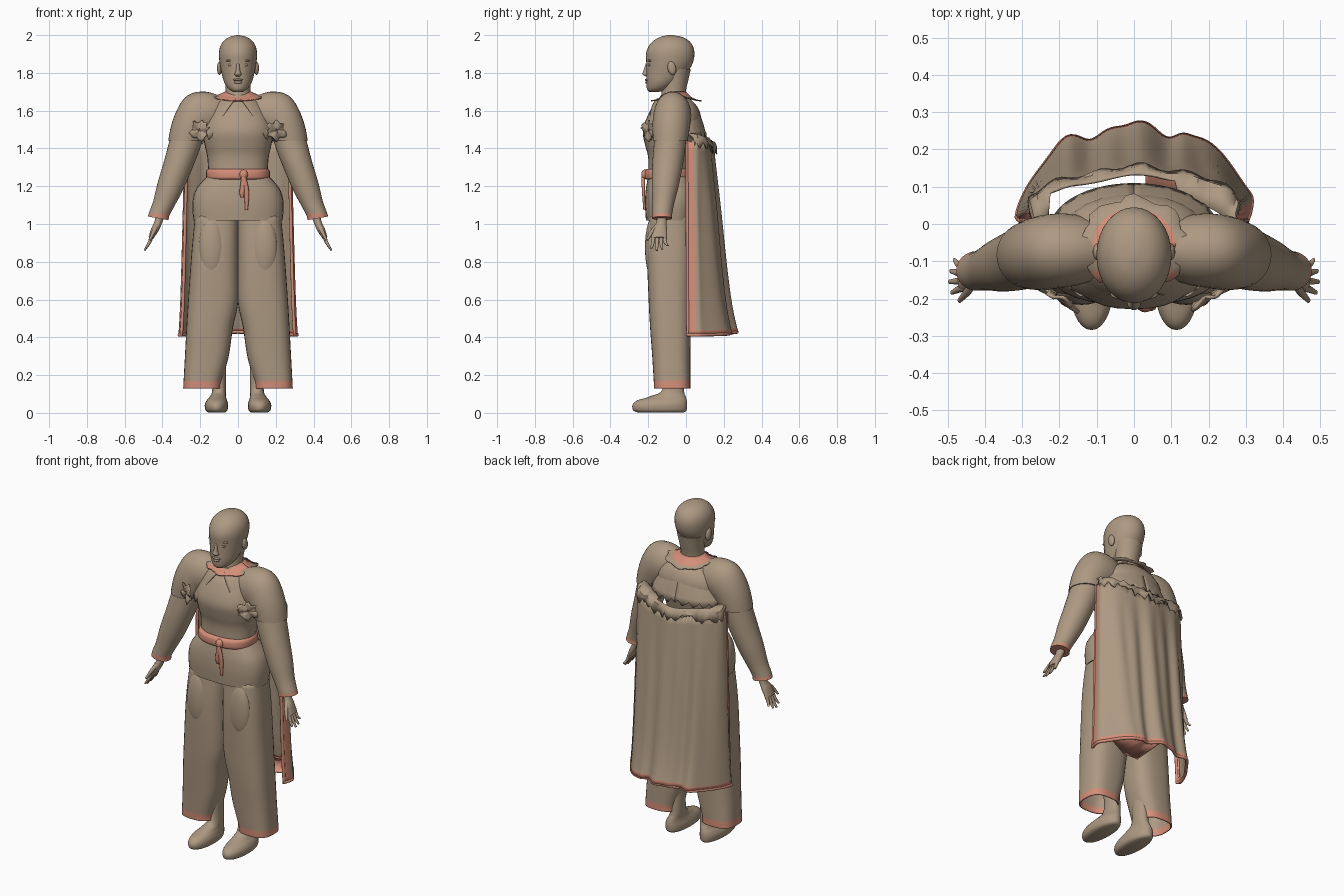
import bpy, math, random
from mathutils import Vector

random.seed(4)
if "Cube" in bpy.data.objects:
    bpy.data.objects.remove(bpy.data.objects["Cube"])


def material(name, rgb):
    m = bpy.data.materials.new(name)
    m.use_nodes = True
    col = (*rgb, 1)
    m.diffuse_color = col
    m.node_tree.nodes["Principled BSDF"].inputs["Base Color"].default_value = col
    return m


CLOTH = material("tan cloth", (0.42, 0.32, 0.225))
TRIM = material("salmon trim", (0.66, 0.27, 0.19))


def make(name, verts, faces, rule=None, thick=0, trim=False):
    """Mesh object; rule(face centre) picks the trim colour."""
    me = bpy.data.meshes.new(name)
    me.from_pydata([tuple(v) for v in verts], [], faces)
    ob = bpy.data.objects.new(name, me)
    bpy.context.collection.objects.link(ob)
    me.materials.append(TRIM if trim else CLOTH)
    me.materials.append(TRIM)
    for p in me.polygons:
        p.material_index = int(bool(rule and rule(p.center)))
    bpy.ops.object.select_all(action='DESELECT')
    ob.select_set(True)
    bpy.context.view_layer.objects.active = ob
    bpy.ops.object.mode_set(mode='EDIT')
    bpy.ops.mesh.select_all(action='SELECT')
    bpy.ops.mesh.normals_make_consistent(inside=False)
    bpy.ops.object.mode_set(mode='OBJECT')
    bpy.ops.object.shade_smooth_by_angle(angle=math.radians(50))
    if thick:
        mod = ob.modifiers.new("thickness", 'SOLIDIFY')
        mod.thickness = thick
        mod.offset = 0
    return ob


def smooth(rows, steps):
    """Catmull-Rom interpolation through tuples."""
    out = []
    for i in range(len(rows) - 1):
        p = [Vector(rows[min(max(i + k, 0), len(rows) - 1)]) for k in (-1, 0, 1, 2)]
        for j in range(steps):
            t = j / steps
            out.append(p[1] + (p[2] - p[0]) * t / 2
                       + (p[0] * 2 - p[1] * 5 + p[2] * 4 - p[3]) * t * t / 2
                       + (p[1] * 3 - p[0] - p[2] * 3 + p[3]) * t ** 3 / 2)
    return out + [Vector(rows[-1])]


def loft(name, rings, side=1, n=32, steps=4, power=2, caps=True, **kw):
    """Skin through rings (x, y, z, rx, ry, tilt in degrees)."""
    verts, faces = [], []
    rings = smooth(rings, steps)
    for x, y, z, rx, ry, tilt in rings:
        t = math.radians(tilt)
        for k in range(n):
            a = 2 * math.pi * k / n
            c, s = math.cos(a), math.sin(a)
            u = math.copysign(abs(c) ** (2 / power), c) * rx
            v = math.copysign(abs(s) ** (2 / power), s) * ry
            verts.append((side * (x + u * math.cos(t)), y + v, z + u * math.sin(t)))
    for i in range(len(rings) - 1):
        for k in range(n):
            a, b = i * n + k, i * n + (k + 1) % n
            faces.append((a, b, b + n, a + n))
    if caps:
        faces += [tuple(range(n)), tuple(range(len(verts) - n, len(verts)))]
    return make(name, verts, faces, **kw)


def stack(rows):
    """Level rings from (z, x, rx, front y, back y)."""
    return [(x, (f + b) / 2, z, rx, (b - f) / 2, 0) for z, x, rx, f, b in rows]


def grid(name, rows, **kw):
    n = len(rows[0])
    faces = [(i * n + k, i * n + k + 1, (i + 1) * n + k + 1, (i + 1) * n + k)
             for i in range(len(rows) - 1) for k in range(n - 1)]
    return make(name, [v for r in rows for v in r], faces, **kw)


def ball(name, loc, size, tilt=0, trim=False):
    bpy.ops.mesh.primitive_uv_sphere_add(segments=24, ring_count=14, radius=1, location=loc,
                                         rotation=(tilt, 0, 0))
    ob = bpy.context.object
    ob.name, ob.scale = name, size
    ob.data.materials.append(TRIM if trim else CLOTH)
    bpy.ops.object.shade_smooth()


# Head and face
loft("head", stack([(1.70, 0, .025, -.195, -.14), (1.715, 0, .05, -.207, -.09),
                    (1.75, 0, .073, -.21, -.04), (1.80, 0, .087, -.21, .005),
                    (1.85, 0, .097, -.21, .035), (1.90, 0, .101, -.212, .045),
                    (1.94, 0, .094, -.198, .037), (1.97, 0, .075, -.172, .015),
                    (1.99, 0, .046, -.137, -.02), (2.0, 0, .006, -.095, -.07)]))
loft("neck", stack([(1.63, 0, .085, -.14, .012), (1.69, 0, .066, -.13, -.002),
                    (1.76, 0, .07, -.125, .012), (1.82, 0, .08, -.12, .025)]))
loft("nose", stack([(1.782, 0, .012, -.215, -.19), (1.792, 0, .019, -.231, -.19),
                    (1.81, 0, .012, -.227, -.19), (1.85, 0, .008, -.213, -.19)]), n=14)
ball("upper_lip", (0, -.206, 1.763), (.026, .012, .007))
ball("lower_lip", (0, -.204, 1.75), (.022, .012, .008))
for s, tag in ((1, "left"), (-1, "right")):
    ball(tag + "_eye", (s * .036, -.192, 1.842), (.017, .01, .008))
    ball(tag + "_brow", (s * .038, -.189, 1.865), (.025, .012, .007))
    ball(tag + "_ear", (s * .098, -.075, 1.825), (.013, .022, .036), .2)

# Torso, belt and tunic skirt
loft("torso", stack([(1.68, 0, .07, -.135, -.005), (1.65, 0, .1, -.15, .015), (1.6, 0, .15, -.19, .045),
                     (1.5, 0, .185, -.228, .06), (1.42, 0, .177, -.217, .045),
                     (1.35, 0, .162, -.2, .03), (1.23, 0, .156, -.2, .02)]), power=2.3)
ball("upper_back", (0, -.01, 1.54), (.185, .092, .125))
loft("tunic_skirt", stack([(1.26, 0, .157, -.2, .02), (1.22, 0, .195, -.207, .035),
                           (1.17, 0, .229, -.214, .05), (1.1, 0, .242, -.217, .055),
                           (1.018, 0, .236, -.212, .045)]), power=2.6)
loft("belt", stack([(1.235, 0, .16, -.208, .027), (1.245, 0, .168, -.221, .035),
                    (1.28, 0, .168, -.22, .035), (1.292, 0, .16, -.205, .027)]),
     power=2.3, trim=True)
ball("belt_knot", (.03, -.218, 1.262), (.022, .019, .026), trim=True)
for name, x, low in (("belt_tail_long", .045, 1.075), ("belt_tail_short", .022, 1.14)):
    loft(name, [(.03, -.226, 1.25, .012, .01, 0), (x, -.225, 1.17, .014, .008, 0),
                (x, -.22, low, .007, .006, 0)], n=12, trim=True)

# Collar: ragged cloth ring with a coloured inner band
collar = []
for r, z, rag in ((.066, 1.7, 0), (.085, 1.69, 0), (.112, 1.68, 0), (.145, 1.688, 1)):
    row = []
    for k in range(49):
        a = 2 * math.pi * k / 48
        w = 1 + rag * (.06 * math.cos(a * 8) + random.uniform(-.03, .03))
        depth = .9 if math.sin(a) > 0 else .8
        slope = .42 * abs(math.sin(a)) * (r - .06)
        row.append((r * w * math.cos(a), -.06 + r * w * depth * math.sin(a), z - slope))
    row[-1] = row[0]
    collar.append(row)
grid("collar", collar, thick=.006,
     rule=lambda c: math.hypot(c.x, (c.y + .06) / .85) < .108 or (c.y < -.125 and abs(c.x) < .13))


# Shoulder mantle, open at the chest and ragged at its lower edge
def mantle(side):
    rows = []
    for i in range(11):
        t = i / 10
        row = []
        for k in range(31):
            a = -math.pi / 2 + .1 + .6 * t + (math.pi - .1 - .6 * t) * k / 30
            back = max(0, math.sin(a)) * t
            rx = .075 + .145 * t ** .8 + .06 * back
            ry = .07 + .093 * t ** .7 + .012 * back
            drop = .2 * t ** 1.6 + (.018 * math.sin(k * 2.1) if i == 10 else 0)
            row.append((side * rx * math.cos(a), -.068 + ry * math.sin(a), 1.662 - drop))
        rows.append(row)
    return rows


for s, tag in ((1, "left"), (-1, "right")):
    grid(tag + "_mantle", mantle(s), thick=.006)

    # Crumpled ruffle at the end of each lapel
    edge = [random.uniform(.036, .062) for k in range(24)]
    rows = []
    for r in (.05, .4, .75, 1):
        row = []
        for k in range(25):
            b = 2 * math.pi * k / 24
            u = r * edge[k % 24] * math.cos(b)
            row.append((s * (.205 + u), -.196 + u * .6 + .009 * math.sin(b * 4) * r,
                        1.495 + r * edge[k % 24] * math.sin(b)))
        rows.append(row)
    grid(tag + "_lapel_ruffle", rows, thick=.01)

    # Sleeve cap, arm and cuff
    loft(tag + "_sleeve_cap", [(.09, -.07, 1.585, .09, .075, 90), (.15, -.07, 1.585, .117, .094, 80),
                               (.205, -.072, 1.572, .125, .1, 60), (.245, -.078, 1.52, .107, .1, 33),
                               (.274, -.083, 1.44, .095, .092, 0)], s)
    loft(tag + "_arm", [(.265, -.08, 1.48, .085, .084, 12), (.288, -.088, 1.4, .083, .084, 12),
                        (.318, -.098, 1.31, .077, .081, 14), (.358, -.11, 1.2, .07, .071, 16),
                        (.392, -.12, 1.11, .058, .058, 14), (.416, -.126, 1.055, .054, .053, 12),
                        (.422, -.126, 1.03, .056, .053, 10)], s, rule=lambda c: c.z < 1.055)

    # Hand
    loft(tag + "_palm", [(.41, -.125, 1.06, .026, .028, 15), (.422, -.13, 1.01, .02, .027, 18),
                         (.44, -.138, .97, .02, .038, 24), (.462, -.14, .925, .013, .04, 26)],
         s, n=18)
    for k, tip in enumerate((.885, .866, .86, .872)):
        y = -.109 - .021 * k
        x = .462 + (.925 - tip) * .5
        loft(f"{tag}_finger_{k + 1}", [(.452, y, .945, .009, .01, 25), (.468, y - .002, .905, .009, .01, 25),
                                       (x, y + (1.5 - k) * .008, tip, .005, .006, 25)], s, n=10)
    loft(tag + "_thumb", [(.43, -.15, .995, .012, .014, 20), (.446, -.18, .96, .011, .012, 20),
                          (.468, -.205, .915, .006, .007, 20)], s, n=10)

    # Wide trouser leg with hem, pocket, lower leg with shoe
    loft(tag + "_trouser_leg",
         stack([(1.05, .112, .112, -.19, .025), (.85, .122, .121, -.203, .03), (.6, .131, .13, -.195, .025),
                (.45, .15, .12, -.187, .022), (.3, .165, .113, -.176, .02), (.17, .187, .098, -.168, .02),
                (.13, .19, .097, -.166, .02)]), s, power=2.8, caps=False, thick=.006,
         rule=lambda c: c.z < .168)
    ball(tag + "_pocket", (s * .14, -.18, .875), (.068, .037, .155))
    loft(tag + "_leg_and_shoe",
         stack([(.003, .113, .046, -.258, -.01), (.014, .114, .058, -.28, .003),
                (.042, .114, .062, -.283, .006), (.066, .112, .054, -.258, .004),
                (.088, .106, .042, -.19, -.002), (.13, .1, .036, -.122, -.012),
                (.3, .105, .042, -.125, -.015), (.5, .12, .055, -.14, -.01)]), s, power=2.1)

# Cape: folds run from the top edge to a wider hem
top = smooth([(-.27, .005, 1.44), (-.275, .06, 1.44), (-.2, .105, 1.43), (-.1, .125, 1.41),
              (0, .145, 1.4), (.1, .13, 1.41), (.2, .11, 1.43), (.275, .06, 1.44), (.27, .005, 1.44)], 10)
hem = smooth([(-.3, .01, .415), (-.305, .05, .415), (-.2, .215, .42), (-.1, .232, .425),
              (0, .272, .43), (.1, .232, .425), (.18, .23, .42), (.305, .09, .415), (.3, .01, .415)], 10)
cape = []
for v in [i / 20 for i in range(20)] + [.978, 1]:
    row = []
    for k, (a, b) in enumerate(zip(top, hem)):
        p = a.lerp(b, .8 * v + .2 * v ** 8)
        p.z = a.z + (b.z - a.z) * v
        p.y += .006 * math.sin(k * .62) * min(1, v * 3) * (4 < k < 76)
        p.z += random.uniform(-.02, .02) * (v == 0 and 3 < k < 77)
        row.append(p)
    cape.append(row)
columns = len(top)
ob = grid("cape", cape, thick=.008)
for p in ob.data.polygons:
    k, r = p.index % (columns - 1), p.index // (columns - 1)
    p.material_index = int(k < 6 or k > columns - 8 or r > 19)

# Rolled piping along the cape sides and hem
tuck = Vector((0, -.004, -.002))
path = [r[0] for r in cape[:-1]] + [p + tuck for p in cape[-1]] + [r[-1] for r in cape[-2::-1]]
curve = bpy.data.curves.new("cape_piping", 'CURVE')
curve.dimensions, curve.bevel_depth, curve.bevel_resolution = '3D', .009, 2
spline = curve.splines.new('POLY')
spline.points.add(len(path) - 1)
for point, p in zip(spline.points, path):
    point.co = (*p, 1)
curve.materials.append(TRIM)
bpy.context.collection.objects.link(bpy.data.objects.new("cape_piping", curve))

# Part of the hem folds inward under the cape on the left
outer = cape[-1][43:76]
inner = [Vector((p.x, min(p.y, .065 + max(0, p.x - .13) * .5), .412)) for p in outer]
grid("folded_hem", [outer, inner], thick=.006, trim=True)

# Ragged ruffle along the cape top, reaching the mantle only near the arms
ruffle = []
for out, z, rag in ((-.06, 1.46, 0), (-.025, 1.452, .3), (.004, 1.44, .5), (.012, 1.405, 1)):
    row = []
    for k, p in enumerate(top[5:-5:2]):
        reach = out if out > 0 or p.x > .13 or p.x < -.23 else out * .2
        row.append((p.x * (1 + reach), p.y + reach + .007 * math.sin(k * 1.1) * rag,
                    p.z - 1.42 + z + rag * random.uniform(-.028, .028)))
    ruffle.append(row)
grid("cape_ruffle", ruffle, thick=.006)
